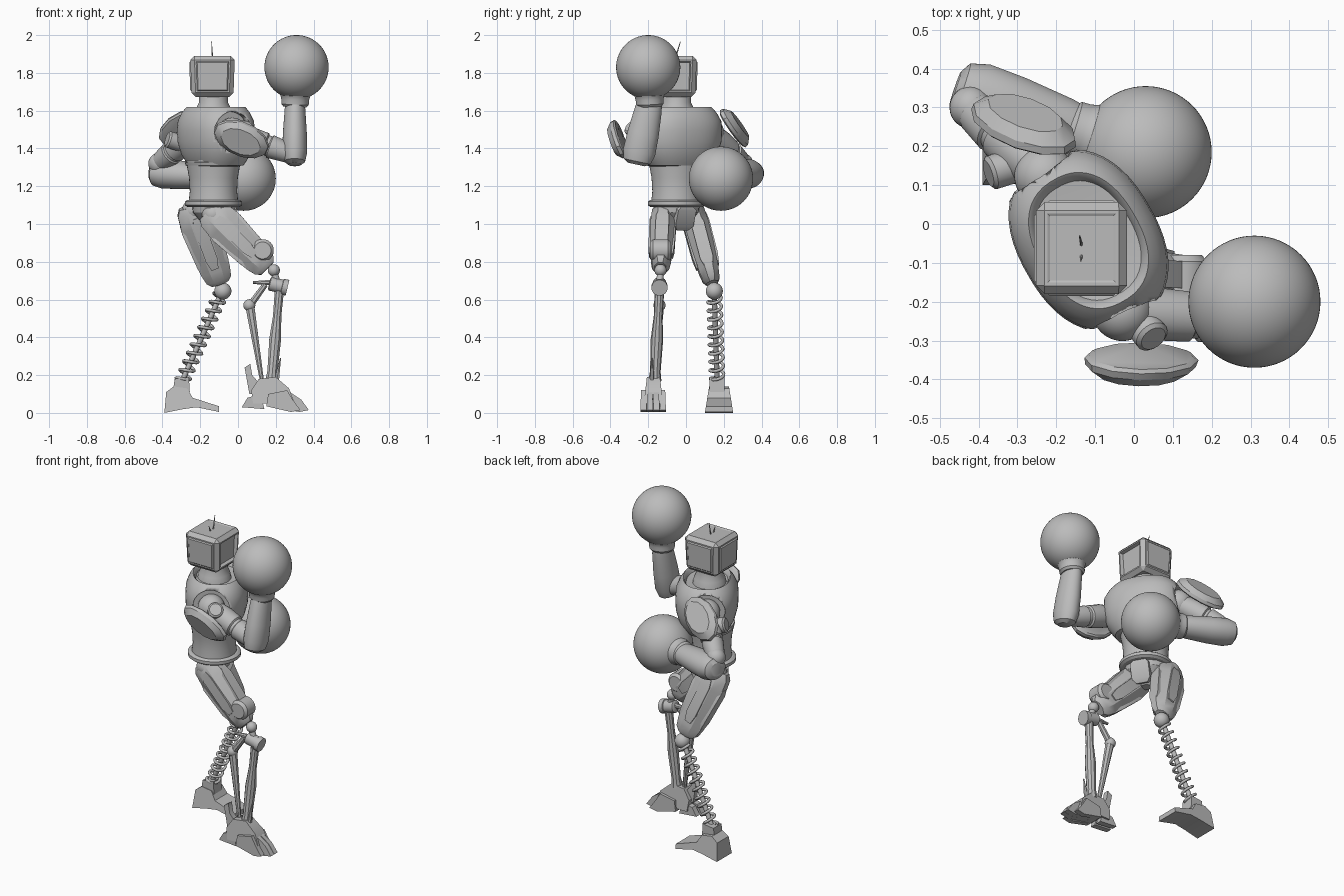
import bpy, bmesh, math
from mathutils import Vector, Matrix

if "Cube" in bpy.data.objects:
    bpy.data.objects.remove(bpy.data.objects["Cube"], do_unlink=True)

grey = bpy.data.materials.new("plain_grey")
grey.use_nodes = True
grey.diffuse_color = (0.5, 0.5, 0.5, 1)
grey.node_tree.nodes["Principled BSDF"].inputs["Base Color"].default_value = (0.5, 0.5, 0.5, 1)


def finish(name, bm, angle=32):
    bmesh.ops.recalc_face_normals(bm, faces=bm.faces[:])
    mesh = bpy.data.meshes.new(name)
    bm.to_mesh(mesh)
    bm.free()
    mesh.materials.append(grey)
    ob = bpy.data.objects.new(name, mesh)
    bpy.context.collection.objects.link(ob)
    bpy.ops.object.select_all(action='DESELECT')
    bpy.context.view_layer.objects.active = ob
    ob.select_set(True)
    bpy.ops.object.shade_smooth_by_angle(angle=math.radians(angle))
    return ob


def frame(a, b, side):
    """Axes along a-b: wide, narrow and long direction."""
    w = (Vector(b) - Vector(a)).normalized()
    s = Vector(side)
    v = (s - w * s.dot(w)).normalized()
    return v.cross(w), v, w


def turned(name, a, b, profile, sides=24, side=(0, 1, 0.01), squash=1.0, power=1.0):
    """Profile of (fraction along a-b, radius), narrowed along side; power below 1 squares the section."""
    u, v, _ = frame(a, b, side)
    a, b = Vector(a), Vector(b)
    bm = bmesh.new()
    rings = []
    for t, r in profile:
        ring = []
        for i in range(sides):
            ang = 2 * math.pi * (i + 0.5) / sides
            c, s = (math.copysign(abs(k) ** power, k) for k in (math.cos(ang), math.sin(ang)))
            ring.append(bm.verts.new(a.lerp(b, t) + u * r * c + v * r * squash * s))
        rings.append(ring)
    for r0, r1 in zip(rings, rings[1:]):
        for i in range(sides):
            j = (i + 1) % sides
            bm.faces.new((r0[i], r0[j], r1[j], r1[i]))
    bm.faces.new(rings[0])
    bm.faces.new(rings[-1])
    return finish(name, bm)


def rod(name, a, b, r0, r1=None, sides=16):
    return turned(name, a, b, [(0, r0), (1, r1 or r0)], sides)


def ball(name, c, r, seg=24):
    bm = bmesh.new()
    bmesh.ops.create_uvsphere(bm, u_segments=seg * 2, v_segments=seg, radius=r,
                              matrix=Matrix.Translation(c))
    return finish(name, bm)


def prism(name, outline, y0, y1, taper=1.0, skew=0.0):
    """Side outline in x and z, extruded in y, narrower at the top, skewed along x."""
    bm = bmesh.new()
    top = max(z for _, z in outline)
    mid, half = (y0 + y1) / 2, (y1 - y0) / 2
    sides = []
    for s in (-1, 1):
        sides.append([bm.verts.new((x, mid + skew * (x - outline[0][0])
                                    + s * half * (1 + (taper - 1) * z / top), z))
                      for x, z in outline])
    n = len(outline)
    for i in range(n):
        j = (i + 1) % n
        bm.faces.new((sides[0][i], sides[0][j], sides[1][j], sides[1][i]))
    bm.faces.new(sides[0])
    bm.faces.new(sides[1])
    return finish(name, bm)


def box(name, a, b, wide, thick, side):
    """Bar from a to b with a rectangular section and tapered ends."""
    k = wide / math.sqrt(2)
    return turned(name, a, b, [(0, k * 0.6), (0.15, k), (0.8, k), (1, k * 0.6)], 4, side, thick / wide)


# Head: bevelled box with framed panels and a recessed screen
bm = bmesh.new()
bmesh.ops.create_cube(bm, size=1, matrix=Matrix.Translation((-0.135, -0.062, 1.782))
                      @ Matrix.Diagonal((0.236, 0.238, 0.217, 1)))
for v in bm.verts:
    if v.co.z < 1.7:
        v.co.x = -0.135 + (v.co.x + 0.135) * 0.94
        v.co.y = -0.062 + (v.co.y + 0.062) * 0.94
bmesh.ops.bevel(bm, geom=bm.edges[:], offset=0.022, segments=1, affect='EDGES')
for f in sorted(bm.faces, key=lambda f: -f.calc_area())[:6]:
    n = f.normal.copy()
    if n.z < -0.5:
        continue
    bmesh.ops.inset_individual(bm, faces=[f], thickness=0.012, depth=0)
    bmesh.ops.inset_individual(bm, faces=[f], thickness=0.008,
                               depth=-0.02 if n.x > 0.5 else (0.006 if n.z < 0.5 else -0.003))
finish("head", bm, 20)
rod("antenna_front", (-0.135, -0.08, 1.88), (-0.137, -0.095, 1.92), 0.004, 0.002, 6)
rod("antenna_back", (-0.135, -0.055, 1.88), (-0.14, -0.03, 1.965), 0.004, 0.002, 6)

# Torso, turned towards the model's left
C = Vector((-0.13, -0.05, 0))
across = Vector((-0.5, 0.866, 0))
forward = Vector((0.866, 0.5, 0))
up = Vector((0, 0, 1))
turned("neck", C + up * 1.57, C + up * 1.69, [(0, 0.1), (0.4, 0.09), (0.6, 0.078), (1, 0.078)])
B = C + forward * 0.015
chest = turned("chest", B + up * 1.31, B + up * 1.62,
               [(0, 0.17), (0.06, 0.185), (0.2, 0.215), (0.4, 0.236), (0.6, 0.24), (0.76, 0.235),
                (0.9, 0.21), (0.97, 0.19), (1, 0.18), (0.97, 0.168), (0.9, 0.158), (0.86, 0.05)],
               48, forward, 0.75, 0.86)
for s, label in ((-1, "left"), (1, "right")):
    p = C + across * s * 0.175 + up * 1.49
    cutter = rod("socket_cutter", p, p + across * s * 0.2, 0.105, sides=32)
    cut = chest.modifiers.new("socket", 'BOOLEAN')
    cut.object, cut.solver = cutter, 'EXACT'
    bpy.context.view_layer.objects.active = chest
    bpy.ops.object.modifier_apply(modifier="socket")
    bpy.data.objects.remove(cutter, do_unlink=True)
    ball(label + "_shoulder_ball", C + across * s * 0.2 + up * 1.485, 0.078)
turned("waist", C + up * 1.1, C + up * 1.34, [(0, 0.138), (0.3, 0.13), (0.6, 0.134), (1, 0.152)],
       40, forward, 0.95)
turned("chest_rim", C + up * 1.305, C + up * 1.33, [(0, 0.15), (0.2, 0.165), (0.8, 0.17), (1, 0.16)],
       40, forward, 0.85)
turned("belt", C + up * 1.09, C + up * 1.128, [(0, 0.138), (0.25, 0.152), (0.75, 0.152), (1, 0.138)], 40)
turned("pelvis", C + up * 0.97, C + up * 1.1, [(0, 0.035), (0.3, 0.075), (0.7, 0.125), (1, 0.13)],
       12, forward, 0.85)
box("groin_plate", C + forward * 0.1 + up * 1.1, C + forward * 0.05 + up * 0.97, 0.11, 0.05, forward)

# Arms: forearm, then a cuff that flares into a ball shaped fist
forearm = [(0, 0.045), (0.05, 0.073), (0.2, 0.087), (0.5, 0.084), (0.9, 0.072), (1, 0.066)]
cuff = [(-0.1, 0.062), (-0.03, 0.073), (0.1, 0.074), (0.2, 0.079), (0.3, 0.092), (0.42, 0.118), (0.5, 0.138)]
arms = {
    "left": dict(shoulder=(-0.03, -0.225, 1.48), elbow=(0.285, -0.25, 1.37), start=(0.3, -0.262, 1.315),
                 wrist=(0.302, -0.192, 1.64), fist=(0.31, -0.2, 1.83), side=(1, 0, 0), squash=0.76,
                 joint=((0.0, -0.23, 1.45), (0.05, -0.295, 1.52))),
    "right": dict(shoulder=(-0.24, 0.14, 1.47), elbow=(-0.42, 0.3, 1.32), start=(-0.46, 0.35, 1.27),
                  wrist=(-0.15, 0.243, 1.25), fist=(0.03, 0.185, 1.24), side=(0, 0, 1), squash=0.9,
                  joint=((-0.28, 0.16, 1.42), (-0.375, 0.13, 1.45))),
}
for label, d in arms.items():
    turned(label + "_forearm", d["start"], d["wrist"], forearm, 32, d["side"], d["squash"])
    turned(label + "_cuff", d["wrist"], d["fist"], cuff, 32)
    ball(label + "_fist", d["fist"], 0.17, 32)
    turned(label + "_upper_arm", d["shoulder"], d["elbow"],
           [(0, 0.06), (0.3, 0.068), (0.55, 0.065), (0.57, 0.055), (0.62, 0.055), (0.64, 0.063), (0.9, 0.055), (1, 0.045)])
    ball(label + "_elbow", d["elbow"], 0.055, 16)
    turned(label + "_arm_joint", *d["joint"], [(0, 0.045), (0.92, 0.045), (1, 0.035)], 20)
pads = {"left": ((0.02, -0.34, 1.455), (-0.12, -0.92, -0.38), (0.4, -0.3, 0.9)),
        "right": ((-0.285, 0.24, 1.5), (0.1, 0.8, 0.5), (0.45, 0.35, -0.5))}
for label, (c, n, narrow) in pads.items():
    c, n = Vector(c), Vector(n).normalized()
    turned(label + "_shoulder_pad", c, c + n * 0.055,
           [(0, 0.14), (0.15, 0.155), (0.5, 0.15), (1, 0.11)], 12, narrow, 0.62)

# Thighs: faceted armour with side plates
thighs = {"left": ((-0.13, -0.12, 1.05), (0.145, -0.135, 0.775)),
          "right": ((-0.235, 0.035, 1.07), (-0.1, 0.135, 0.7))}
for label, (a, b) in thighs.items():
    turned(label + "_thigh", a, b, [(-0.08, 0.075), (0, 0.097), (0.2, 0.105), (0.5, 0.1), (0.85, 0.087),
                                    (0.98, 0.074), (1.04, 0.05)], 8, (0, 1, 0), 0.66)
    u, v, w = frame(a, b, (0, 1, 0))
    for s in (-1, 1):
        off = v * s * 0.056
        box(label + "_thigh_plate", Vector(a) + off + w * 0.03, Vector(b) + off * 0.95 - w * 0.08, 0.065, 0.03, v)
        off = u * s * 0.088
        box(label + "_thigh_edge", Vector(a) + off + w * 0.06, Vector(b) + off * 0.76 - w * 0.05, 0.03, 0.07, v)
    ball(label + "_hip", a, 0.062, 16)

# Left leg: strut shin
turned("left_knee_cap", (0.13, -0.19, 0.86), (0.13, -0.08, 0.86),
       [(0, 0.045), (0.15, 0.06), (0.85, 0.06), (1, 0.045)], 20)
ball("left_knee_ball", (0.19, -0.135, 0.755), 0.032, 12)
rod("left_knee_pin", (0.185, -0.135, 0.76), (0.215, -0.14, 0.67), 0.018)
turned("left_knee_barrel", (0.165, -0.14, 0.685), (0.262, -0.14, 0.662),
       [(0, 0.028), (0.05, 0.037), (0.7, 0.037), (0.72, 0.043), (1, 0.043)])
turned("left_shin", (0.22, -0.14, 0.66), (0.178, -0.165, 0.17),
       [(0, 0.026), (0.3, 0.023), (0.55, 0.033), (0.9, 0.028), (1, 0.035)], 10)
rod("left_link", (0.2, -0.14, 0.69), (0.08, -0.14, 0.69), 0.018, 0.008, 8)
rod("left_link_strut", (0.145, -0.14, 0.68), (0.065, -0.14, 0.57), 0.016, 0.02, 8)
ball("left_link_ball", (0.06, -0.14, 0.57), 0.032, 12)
rod("left_rear_strut", (0.062, -0.14, 0.57), (0.125, -0.165, 0.18), 0.026, 0.012, 8)

# Left foot: block with fanned toes
prism("left_foot", [(0.08, 0.05), (0.07, 0.12), (0.11, 0.18), (0.2, 0.19), (0.27, 0.13), (0.3, 0.05)],
      -0.23, -0.115, 0.6)
for i, y in enumerate((-0.222, -0.19, -0.158, -0.126)):
    reach = 0.375 if i in (1, 2) else 0.33
    prism("left_toe", [(0.15, 0.035), (0.16, 0.1), (0.26, 0.12), (reach - 0.04, 0.07), (reach, 0.015), (reach - 0.05, 0.005)],
          y - 0.017, y + 0.017, 0.8, (y + 0.175) * 0.4)
for y in (-0.2, -0.15):
    prism("left_heel_spur", [(0.02, 0.03), (0.05, 0.08), (0.12, 0.1), (0.14, 0.02)], y - 0.018, y + 0.018)
prism("left_heel_fin", [(0.06, 0.1), (0.035, 0.24), (0.065, 0.26), (0.075, 0.2), (0.11, 0.16), (0.1, 0.1)], -0.19, -0.155)
rod("left_ankle_spike", (0.205, -0.18, 0.17), (0.225, -0.18, 0.29), 0.014, 0.003, 6)

# Right leg: coil spring shin
ball("right_knee_ball", (-0.08, 0.15, 0.645), 0.045, 16)
top, low = Vector((-0.095, 0.15, 0.62)), Vector((-0.295, 0.165, 0.17))
rod("right_shin_core", top, low, 0.014)
u, v, w = frame(top, low, (0, 1, 0))
curve = bpy.data.curves.new("right_shin_spring", 'CURVE')
curve.dimensions, curve.bevel_depth, curve.bevel_resolution = '3D', 0.0085, 2
turns, steps = 10, 20
spline = curve.splines.new('POLY')
spline.points.add(turns * steps)
for i, p in enumerate(spline.points):
    ang = 2 * math.pi * i / steps
    p.co = (*(top.lerp(low, i / (turns * steps)) + 0.036 * (u * math.cos(ang) + v * math.sin(ang))), 1)
curve.materials.append(grey)
bpy.context.collection.objects.link(bpy.data.objects.new("right_shin_spring", curve))
prism("right_foot", [(-0.39, 0.0), (-0.38, 0.11), (-0.34, 0.14), (-0.27, 0.13), (-0.24, 0.08), (-0.1, 0.035),
                     (-0.1, 0.005), (-0.22, 0.03), (-0.29, 0.02)], 0.1, 0.25, 0.7)
prism("right_ankle", [(-0.345, 0.11), (-0.335, 0.18), (-0.26, 0.19), (-0.255, 0.11)], 0.125, 0.205)
